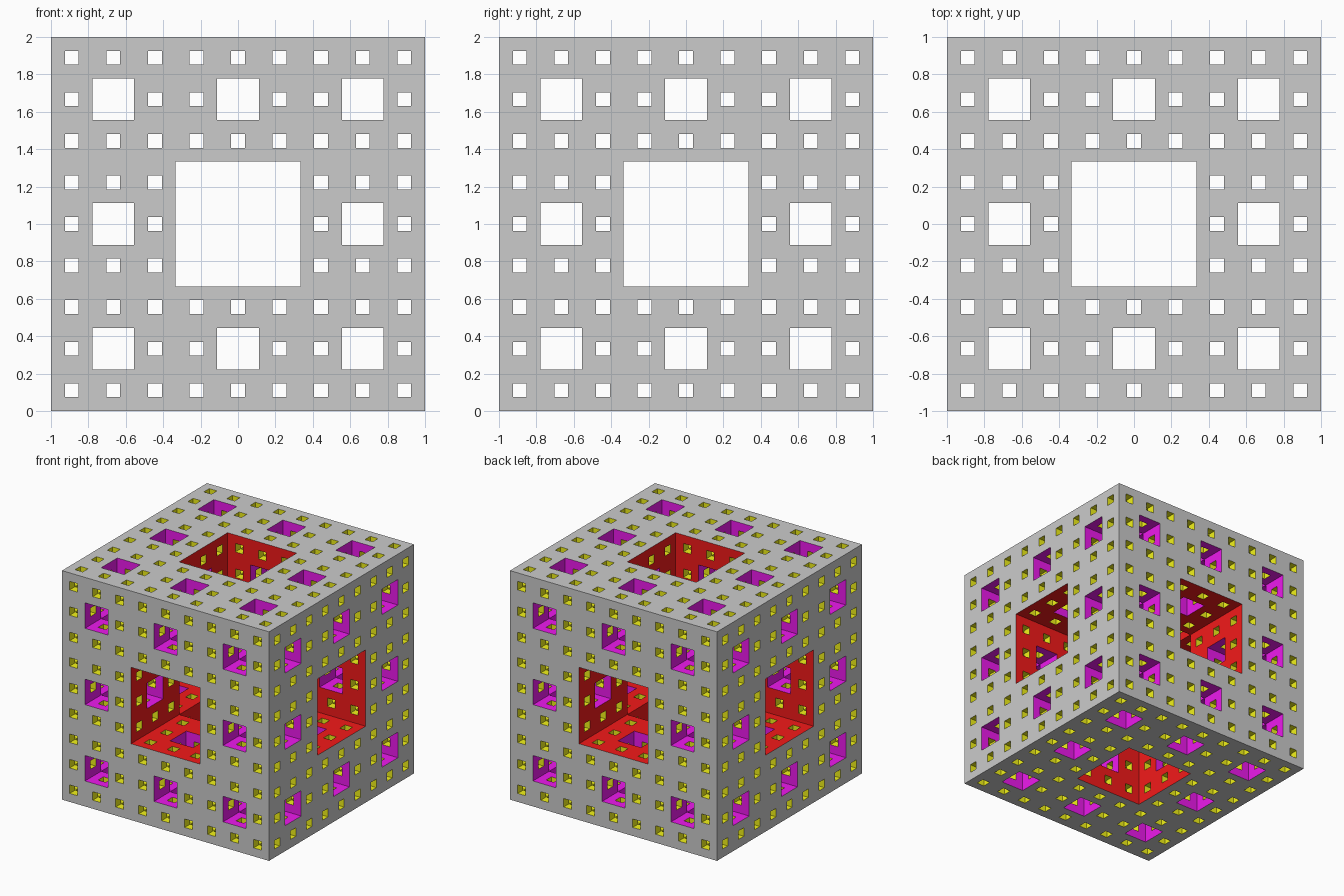
import bpy, bmesh
from mathutils import Vector

if "Cube" in bpy.data.objects:
    bpy.data.objects.remove(bpy.data.objects["Cube"])

LEVELS = 3
N = 3 ** LEVELS
S = 2.0 / N


def removed_level(cell):
    """0 = outside the cube, 1..3 = level whose tunnels cut this cell, None = solid."""
    if min(cell) < 0 or max(cell) >= N:
        return 0
    for level in range(1, LEVELS + 1):
        step = N // 3 ** level
        if sum((c // step) % 3 == 1 for c in cell) >= 2:
            return level
    return None


def paint(name, rgb):
    mat = bpy.data.materials.new(name)
    mat.diffuse_color = (*rgb, 1)
    mat.use_nodes = True
    mat.node_tree.nodes["Principled BSDF"].inputs["Base Color"].default_value = mat.diffuse_color
    return mat


bm = bmesh.new()
corners = {}


def corner(p):
    if p not in corners:
        corners[p] = bm.verts.new(Vector(p) * S - Vector((1, 1, 0)))
    return corners[p]


# Skin every boundary between solid and empty cells, coloured by tunnel level
for i in range(N ** 3):
    cell = (i % N, i // N % N, i // N ** 2)
    if removed_level(cell) is not None:
        continue
    for axis in range(3):
        u, v = (axis + 1) % 3, (axis + 2) % 3
        for side in (0, 1):
            neighbour = list(cell)
            neighbour[axis] += 2 * side - 1
            level = removed_level(neighbour)
            if level is None:
                continue
            quad = []
            for a, b in ((0, 0), (1, 0), (1, 1), (0, 1)):
                p = list(cell)
                p[axis] += side
                p[u] += a
                p[v] += b
                quad.append(corner(tuple(p)))
            face = bm.faces.new(quad if side else quad[::-1])
            face.material_index = level

# Fractal cube: plain outer skin, then large, medium and small tunnel walls
mesh = bpy.data.meshes.new("fractal_cube")
bm.to_mesh(mesh)
bm.free()
mesh.materials.append(None)
mesh.materials.append(paint("large_tunnel_red", (0.9, 0.01, 0.01)))
mesh.materials.append(paint("medium_tunnel_magenta", (0.85, 0.01, 0.85)))
mesh.materials.append(paint("small_tunnel_yellow", (0.9, 0.9, 0.01)))
cube = bpy.data.objects.new("fractal_cube", mesh)
bpy.context.collection.objects.link(cube)
